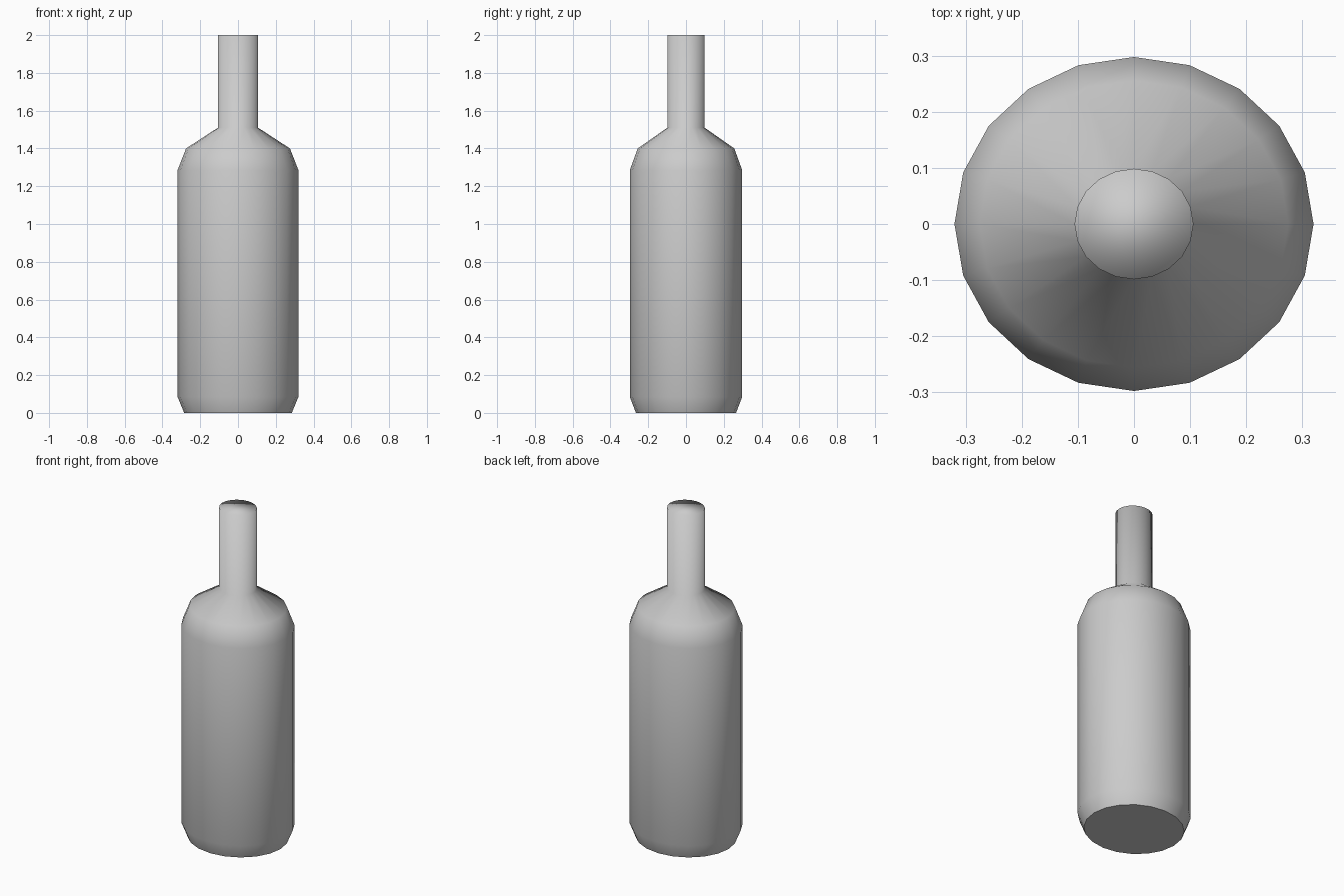
import bpy
import bmesh
from math import cos, sin, tau

cube = bpy.data.objects.get("Cube")
if cube:
    bpy.data.objects.remove(cube, do_unlink=True)

SIDES = 20
DEPTH_RATIO = 0.93  # slightly oval plan
# Outline of the bottle: (half width, height)
PROFILE = [(0.285, 0), (0.32, 0.085), (0.32, 1.285),
           (0.275, 1.4), (0.106, 1.51), (0.106, 2)]

# Plain grey
grey = bpy.data.materials.new("plain grey")
grey.use_nodes = True
colour = (0.6, 0.6, 0.6, 1)
grey.diffuse_color = colour
grey.node_tree.nodes["Principled BSDF"].inputs["Base Color"].default_value = colour

# Bottle: stacked oval rings joined by quads
bm = bmesh.new()
rings = []
for radius, z in PROFILE:
    rings.append([bm.verts.new((radius * cos(tau * i / SIDES),
                                radius * sin(tau * i / SIDES) * DEPTH_RATIO, z))
                  for i in range(SIDES)])
for low, high in zip(rings, rings[1:]):
    for i in range(SIDES):
        j = (i + 1) % SIDES
        bm.faces.new((low[i], low[j], high[j], high[i]))

# Closed neck top blends smoothly; the base stays flat and crisp
bm.faces.new(rings[-1])
base = bm.faces.new(rings[0][::-1])
for face in bm.faces:
    face.smooth = face is not base
for edge in base.edges:
    edge.smooth = False

mesh = bpy.data.meshes.new("bottle")
bm.to_mesh(mesh)
bm.free()
mesh.materials.append(grey)
bottle = bpy.data.objects.new("bottle", mesh)
bpy.context.collection.objects.link(bottle)
